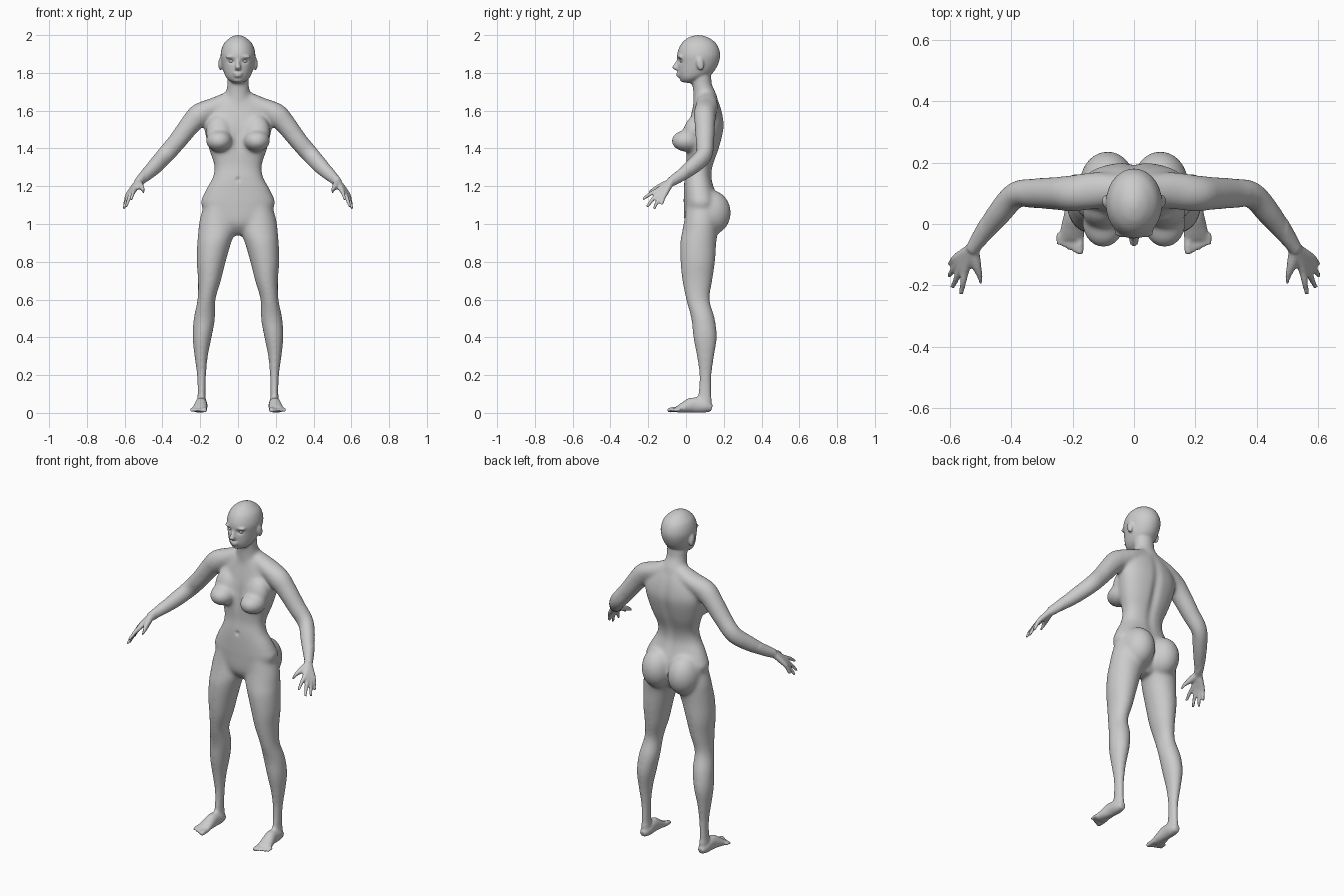
import bpy
import bmesh
import math
from mathutils import Vector, Matrix

if "Cube" in bpy.data.objects:
    bpy.data.objects.remove(bpy.data.objects["Cube"])

UP = Vector((0, 0, 1))
skin = bpy.data.materials.new("plain grey skin")
skin.use_nodes = True
skin.diffuse_color = (.6, .6, .6, 1)
skin.node_tree.nodes["Principled BSDF"].inputs["Base Color"].default_value = (.6, .6, .6, 1)


def spline(rows, steps=6):
    """Smooth the stations of a loft with a Catmull-Rom curve."""
    rows = [Vector(r) for r in rows]
    padded = [rows[0]] + rows + [rows[-1]]
    result = []
    for p, q, r, s in zip(padded, padded[1:], padded[2:], padded[3:]):
        for i in range(steps):
            t = i / steps
            result.append(q + (r - p) * (t / 2)
                          + (2 * p - 5 * q + 4 * r - s) * (t * t / 2)
                          + (3 * q - p - 3 * r + s) * (t ** 3 / 2))
    return result + [rows[-1]]


def loft(bm, rows, upright=False, power=2, sides=28):
    """Skin through stations (x, y, z, half width, half depth)."""
    stations = spline(rows)
    rings = []
    for i, s in enumerate(stations):
        centre = Vector(s[:3])
        if upright:
            across, along = Vector((1, 0, 0)), Vector((0, 1, 0))
        else:
            before, after = stations[max(i - 1, 0)], stations[min(i + 1, len(stations) - 1)]
            tangent = (Vector(after[:3]) - Vector(before[:3])).normalized()
            across = tangent.cross(UP).normalized()
            along = across.cross(tangent)
        ring = []
        for k in range(sides):
            angle = math.tau * k / sides
            c, d = math.cos(angle), math.sin(angle)
            u = math.copysign(abs(c) ** (2 / power), c) * max(s[3], .003)
            v = math.copysign(abs(d) ** (2 / power), d) * max(s[4], .003)
            ring.append(bm.verts.new(centre + across * u + along * v))
        rings.append(ring)
    for low, high in zip(rings, rings[1:]):
        for k in range(sides):
            j = (k + 1) % sides
            bm.faces.new((low[k], low[j], high[j], high[k]))
    bm.faces.new(rings[0][::-1])
    bm.faces.new(rings[-1])


def ball(bm, centre, radii, tilt=0):
    matrix = (Matrix.Translation(centre) @ Matrix.Rotation(tilt, 4, "X")
              @ Matrix.Diagonal((*radii, 1)))
    bmesh.ops.create_uvsphere(bm, u_segments=28, v_segments=18, radius=1, matrix=matrix)


def finish(bm, name):
    bmesh.ops.recalc_face_normals(bm, faces=bm.faces)
    mesh = bpy.data.meshes.new(name)
    bm.to_mesh(mesh)
    bm.free()
    mesh.materials.append(skin)
    mesh.shade_smooth()
    ob = bpy.data.objects.new(name, mesh)
    bpy.context.collection.objects.link(ob)
    return ob


bm = bmesh.new()

# Left arm, running out from the base of the neck
loft(bm, [(.03, .11, 1.66, .05, .05), (.12, .11, 1.625, .06, .047),
          (.2, .1, 1.58, .06, .062), (.25, .1, 1.53, .055, .056),
          (.32, .1, 1.44, .05, .05), (.385, .095, 1.365, .044, .048),
          (.44, .035, 1.305, .041, .044), (.49, -.03, 1.255, .032, .034),
          (.53, -.085, 1.22, .022, .025)])

# Left fingers with their palm bones, fanned between index and little finger
wrist = Vector((.527, -.08, 1.222))
tips = [(.565, -.23, 1.13), (.593, -.207, 1.09), (.605, -.17, 1.08), (.602, -.13, 1.1)]
for i, tip in enumerate(tips):
    knuckle = Vector((.55, -.15, 1.178)).lerp(Vector((.58, -.11, 1.16)), i / 3)
    middle = knuckle.lerp(Vector(tip), .5) + UP * .005
    loft(bm, [(*wrist, .02, .02), (*knuckle, .014, .014),
              (*middle, .011, .011), (*tip, .008, .008)], sides=14)
loft(bm, [(*wrist, .02, .02), (.515, -.13, 1.2, .018, .018),
          (.502, -.165, 1.185, .013, .013), (.495, -.197, 1.165, .009, .009)], sides=14)

# Left leg
loft(bm, [(.1, .08, 1.1, .08, .08), (.108, .08, 1.02, .096, .09),
          (.115, .072, .95, .097, .095), (.126, .065, .9, .09, .096),
          (.142, .062, .8, .077, .092), (.151, .06, .7, .061, .08),
          (.167, .063, .6, .048, .063), (.178, .09, .5, .057, .063),
          (.19, .101, .4, .051, .063), (.195, .103, .3, .036, .047),
          (.193, .103, .2, .025, .034), (.193, .1, .1, .022, .036),
          (.193, .1, .03, .026, .036)], upright=True)
ball(bm, (.167, .03, .6), (.03, .03, .04))

# Left foot and toes
loft(bm, [(.193, .137, .024, .018, .018), (.193, .1, .035, .031, .035),
          (.195, .04, .042, .032, .042), (.2, -.01, .029, .038, .029),
          (.204, -.05, .016, .042, .016)])
for i in range(5):
    size = .009 if i else .014
    x = .177 + .017 * i
    reach = -.098 + .007 * i + .002 * (i > 2)
    loft(bm, [(x, -.03, .018, size, size), (x, reach + .02, .016, size, size),
              (x, reach, .012, size * .8, size * .8)], sides=14)

# Left breast, buttock, ear and brow
ball(bm, (.1, .005, 1.44), (.07, .083, .058))
ball(bm, (.1, .04, 1.49), (.07, .055, .09), -.25)
ball(bm, (.086, .13, 1.06), (.092, .108, .12))
ball(bm, (.093, .075, 1.847), (.011, .02, .036), .2)
ball(bm, (.032, -.029, 1.885), (.034, .016, .009))

# Mirror everything so far to the right side
copy = bmesh.ops.duplicate(bm, geom=bm.verts[:] + bm.edges[:] + bm.faces[:])
for item in copy["geom"]:
    if isinstance(item, bmesh.types.BMVert):
        item.co.x *= -1

# Torso
loft(bm, [(0, .08, .94, .02, .04), (0, .075, 1, .13, .08),
          (0, .08, 1.1, .195, .092), (0, .076, 1.15, .185, .088),
          (0, .068, 1.2, .16, .079), (0, .064, 1.25, .133, .072),
          (0, .072, 1.31, .126, .072), (0, .088, 1.4, .155, .088),
          (0, .105, 1.5, .178, .095), (0, .11, 1.56, .175, .088),
          (0, .11, 1.62, .14, .074), (0, .105, 1.67, .07, .06)],
     upright=True, power=2.3)

# Neck
loft(bm, [(0, .11, 1.6, .08, .07), (0, .102, 1.68, .066, .064),
          (0, .086, 1.74, .058, .052), (0, .08, 1.82, .058, .052)], upright=True)

# Head
loft(bm, [(0, .012, 1.747, .03, .03), (0, .03, 1.77, .058, .063),
          (0, .05, 1.8, .074, .092), (0, .064, 1.85, .087, .108),
          (0, .067, 1.9, .092, .114), (0, .068, 1.95, .078, .096),
          (0, .066, 1.982, .048, .062), (0, .065, 1.996, .022, .028),
          (0, .065, 2, .006, .006)], upright=True)

# Nose, lips and chin
loft(bm, [(0, -.036, 1.872, .009, .012), (0, -.048, 1.85, .01, .013),
          (0, -.056, 1.829, .016, .018), (0, -.046, 1.815, .013, .012)], upright=True)
ball(bm, (0, -.042, 1.796), (.025, .011, .006))
ball(bm, (0, -.04, 1.783), (.021, .011, .007))
ball(bm, (0, -.014, 1.763), (.026, .019, .016))

# Fuse all the parts into one skin
body = finish(bm, "body")
remesh = body.modifiers.new("fuse", "REMESH")
remesh.mode = "VOXEL"
remesh.voxel_size = .006
graph = bpy.context.evaluated_depsgraph_get()
fused = bpy.data.meshes.new_from_object(body.evaluated_get(graph))
body.modifiers.clear()

bm = bmesh.new()
bm.from_mesh(fused)


def relax(verts, times):
    for _ in range(times):
        bmesh.ops.smooth_vert(bm, verts=verts, factor=.5,
                              use_axis_x=True, use_axis_y=True, use_axis_z=True)


def is_detail(p):
    return p.z > 1.755 or abs(p.x) > .5 or p.z < .08


relax([v for v in bm.verts if not is_detail(v.co)], 25)
relax(bm.verts[:], 3)

# Press in eye sockets, spine, navel and midriff: centre, reach, push along y
dents = [((.035, -.04, 1.863), (.019, .03, .012), .011),
         ((-.035, -.04, 1.863), (.019, .03, .012), .011),
         ((0, .18, 1.4), (.025, .08, .2), -.012),
         ((0, -.01, 1.235), (.01, .03, .012), .008),
         ((0, 0, 1.45), (.02, .05, .1), .006)]
for v in bm.verts:
    push = 0
    for centre, reach, depth in dents:
        far = sum(((a - b) / r) ** 2 for a, b, r in zip(v.co, centre, reach))
        if far < 9:
            push += depth * math.exp(-far)
    v.co.y += push
    v.co.z = max(v.co.z, 0)

bm.to_mesh(body.data)
bm.free()
body.data.shade_smooth()

# Eyes
for side, x in (("left", .034), ("right", -.034)):
    bm = bmesh.new()
    ball(bm, (x, -.018, 1.862), (.016, .014, .009))
    finish(bm, side + "_eye")
